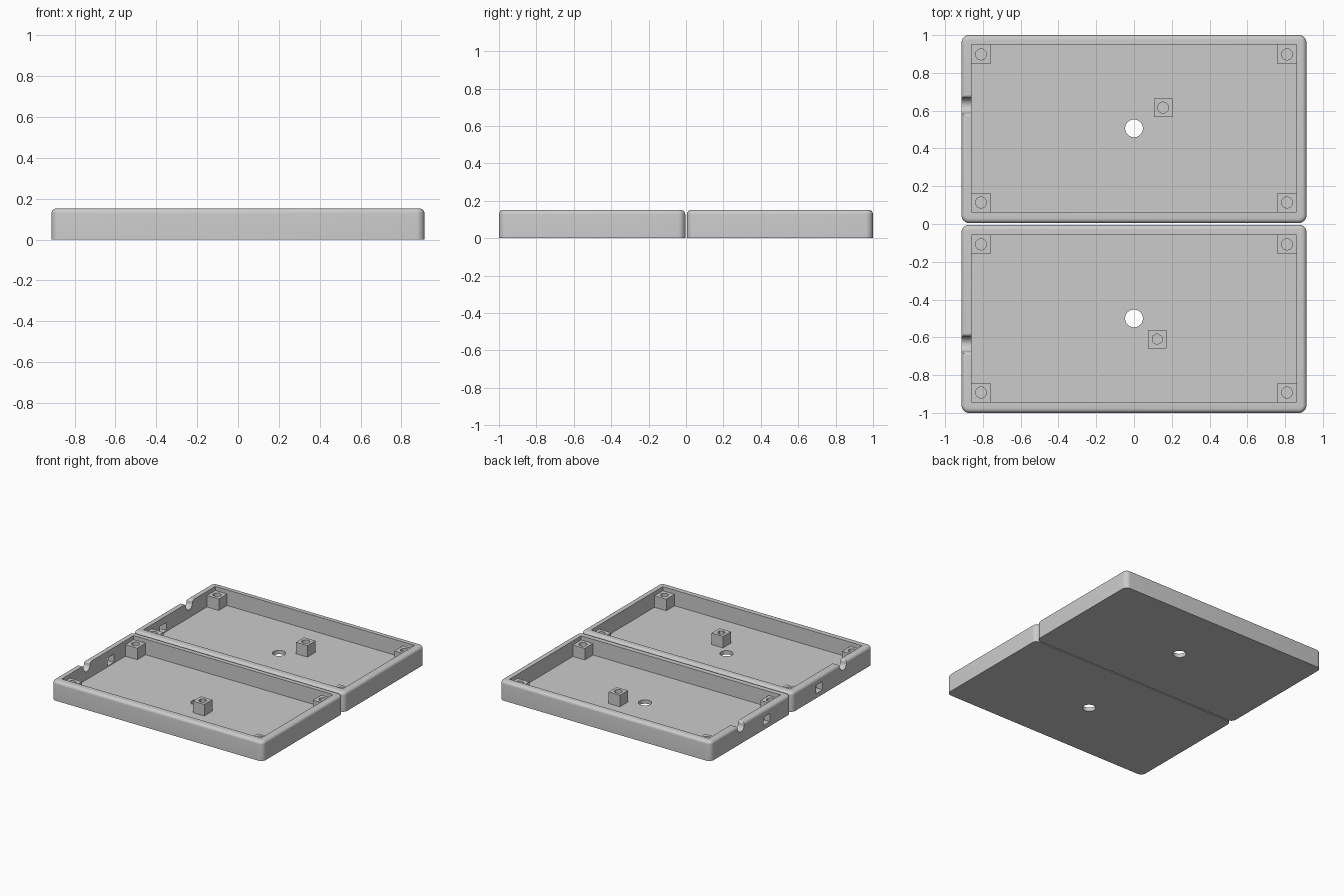
import bpy, bmesh, math

if "Cube" in bpy.data.objects:
    bpy.data.objects.remove(bpy.data.objects["Cube"])

H = 0.152        # tray height
FLOOR = 0.03     # floor thickness
POST_TOP = 0.12
HX = 0.913       # outer half width
IX, IY = 0.861, 0.443   # inner half sizes

grey = bpy.data.materials.new("plain grey")
grey.diffuse_color = (0.6, 0.6, 0.6, 1)
grey.use_nodes = True
grey.node_tree.nodes["Principled BSDF"].inputs["Base Color"].default_value = grey.diffuse_color


def finish(name, bm):
    bmesh.ops.recalc_face_normals(bm, faces=bm.faces)
    me = bpy.data.meshes.new(name)
    bm.to_mesh(me)
    bm.free()
    me.materials.append(grey)
    ob = bpy.data.objects.new(name, me)
    bpy.context.collection.objects.link(ob)
    return ob


def box_bm(x0, x1, y0, y1, z0, z1):
    bm = bmesh.new()
    bmesh.ops.create_cube(bm, size=1)
    for v in bm.verts:
        v.co = (x1 if v.co.x > 0 else x0, y1 if v.co.y > 0 else y0,
                z1 if v.co.z > 0 else z0)
    return bm


def prism(name, x0, x1, pts):
    """Extrude a y-z profile along x."""
    bm = bmesh.new()
    f = bm.faces.new([bm.verts.new((x0, y, z)) for y, z in pts])
    ext = bmesh.ops.extrude_face_region(bm, geom=[f])["geom"]
    for v in ext:
        if isinstance(v, bmesh.types.BMVert):
            v.co.x = x1
    return finish(name, bm)


def drill(name, x, y, r, z0, z1, sides):
    bm = bmesh.new()
    bmesh.ops.create_cone(bm, cap_ends=True, segments=sides, radius1=r, radius2=r, depth=z1 - z0)
    bmesh.ops.translate(bm, verts=bm.verts, vec=(x, y, (z0 + z1) / 2))
    return finish(name, bm)


def cut(ob, cutters):
    """Subtract the cutters, then remove them."""
    for c in cutters:
        m = ob.modifiers.new("cut", "BOOLEAN")
        m.operation, m.solver, m.object = "DIFFERENCE", "EXACT", c
    dg = bpy.context.evaluated_depsgraph_get()
    dg.update()
    me = bpy.data.meshes.new_from_object(ob.evaluated_get(dg))
    ob.modifiers.clear()
    ob.data = me
    me.materials.clear()
    me.materials.append(grey)
    for p in me.polygons:
        p.material_index = 0
    for c in cutters:
        bpy.data.objects.remove(c)


def smooth(ob):
    bpy.ops.object.select_all(action="DESELECT")
    ob.select_set(True)
    bpy.context.view_layer.objects.active = ob
    bpy.ops.object.shade_smooth_by_angle(angle=math.radians(30))


def notch_profile(yc, r=0.04, f=0.02, n=10):
    """U-shaped cable notch with flared lips."""
    zc = H - f
    pts = [(yc - r - f, H + 0.05), (yc - r - f, H)]
    for i in range(1, n):
        a = math.pi / 2 * (1 - i / n)
        pts.append((yc - r - f + f * math.cos(a), zc + f * math.sin(a)))
    for i in range(2 * n + 1):
        a = math.pi + math.pi * i / (2 * n)
        pts.append((yc + r * math.cos(a), zc + r * math.sin(a)))
    for i in range(1, n):
        a = math.pi - math.pi / 2 * i / n
        pts.append((yc + r + f + f * math.cos(a), zc + f * math.sin(a)))
    return pts + [(yc + r + f, H), (yc + r + f, H + 0.05)]


def post(name, x, y, half, sides=32):
    ob = finish(name, box_bm(x - half, x + half, y - half, y + half, FLOOR - 0.005, POST_TOP))
    cut(ob, [drill("screw_drill", x, y, 0.029, FLOOR, POST_TOP + 0.02, sides)])
    smooth(ob)


def tray(name, y0, y1, yc, notch_y, window_y, lone_post, lone_sides):
    # shell with rounded corners and rounded upper rim
    bm = box_bm(-HX, HX, y0, y1, 0, H)
    edges = [e for e in bm.edges if abs(e.verts[0].co.z - e.verts[1].co.z) > 0.1]
    bmesh.ops.bevel(bm, geom=edges, offset=0.04, segments=8, profile=0.5, affect="EDGES")
    edges = [e for e in bm.edges if all(v.co.z > H - 0.001 for v in e.verts)]
    bmesh.ops.bevel(bm, geom=edges, offset=0.024, segments=6, profile=0.5, affect="EDGES")
    shell = finish(name + "_tray", bm)
    # hollow, cable notch, side window and centre hole
    cut(shell, [
        finish("hollow", box_bm(-IX, IX, yc - IY, yc + IY, FLOOR, H + 0.1)),
        prism("notch", -HX - 0.05, -IX + 0.03, notch_profile(notch_y)),
        finish("window", box_bm(-HX - 0.05, -IX + 0.03, window_y - 0.04, window_y + 0.04, 0.036, 0.1)),
        drill("centre_hole", 0, yc, 0.047, -0.1, FLOOR + 0.05, 48),
    ])
    smooth(shell)
    # four corner screw posts and one free-standing post
    for sx in (-1, 1):
        for sy in (-1, 1):
            post(name + "_corner_post", sx * 0.81, yc + sy * 0.392, 0.0512)
    post(name + "_inner_post", lone_post[0], lone_post[1], 0.049, lone_sides)


tray("back", 0.005, 1.0, 0.506, 0.627, 0.31, (0.154, 0.616), 32)
tray("front", -1.0, -0.004, -0.5, -0.636, -0.342, (0.122, -0.61), 6)
